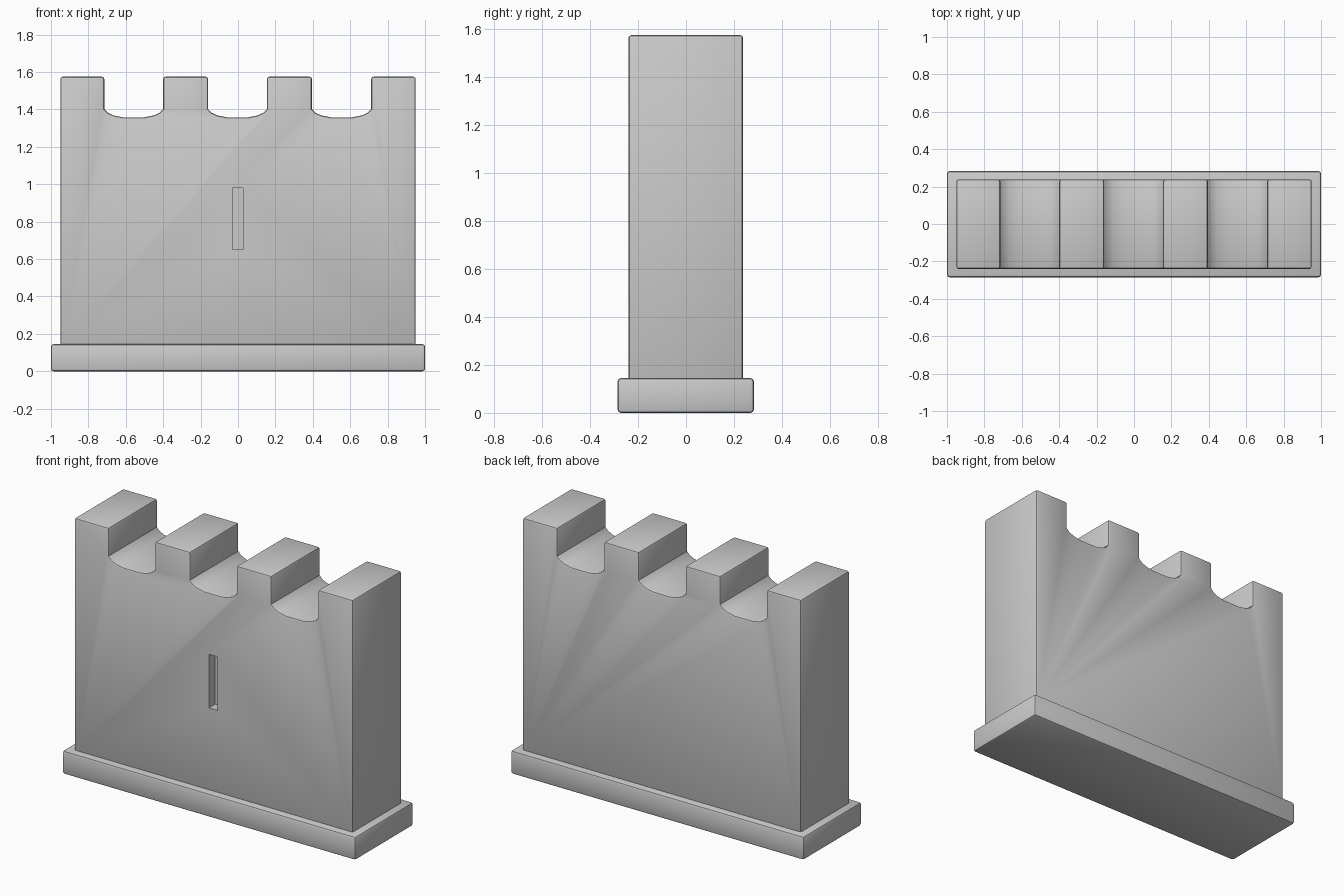
import bpy, bmesh

if "Cube" in bpy.data.objects:
    bpy.data.objects.remove(bpy.data.objects["Cube"])

def activate(obj):
    bpy.ops.object.select_all(action='DESELECT')
    obj.select_set(True)
    bpy.context.view_layer.objects.active = obj

def box(name, x, y, z):
    bpy.ops.mesh.primitive_cube_add(size=1, location=[(a + b) / 2 for a, b in (x, y, z)])
    obj = bpy.context.object
    obj.name = name
    obj.scale = [b - a for a, b in (x, y, z)]
    bpy.ops.object.transform_apply(location=True, rotation=False, scale=True)
    return obj

def bevel(obj, width):
    m = obj.modifiers.new("soft_edges", 'BEVEL')
    m.width = width
    m.segments = 2
    m.limit_method = 'ANGLE'
    m.angle_limit = 1.2

def finish(obj):
    activate(obj)
    bpy.ops.object.convert(target='MESH')
    bpy.ops.object.shade_smooth_by_angle(angle=0.6)

# Plinth
base = box("plinth", (-1, 1), (-0.285, 0.283), (0, 0.145))
bevel(base, 0.014)
finish(base)

# Wall profile with merlons and softly hollowed gaps
TOP, FLOOR = 1.575, 1.357
FILLET = [(0, 0.045), (0.018, 0.026), (0.05, 0.011), (0.10, 0.001)]
profile = [(-0.95, 0.13), (-0.95, TOP)]
for left, right in ((-0.715, -0.40), (-0.16, 0.155), (0.395, 0.712)):
    profile.append((left, TOP))
    profile += [(left + dx, FLOOR + dz) for dx, dz in FILLET]
    profile += [(right - dx, FLOOR + dz) for dx, dz in reversed(FILLET)]
    profile.append((right, TOP))
profile += [(0.95, TOP), (0.95, 0.13)]

bm = bmesh.new()
face = bm.faces.new([bm.verts.new((x, -0.24, z)) for x, z in profile])
ext = bmesh.ops.extrude_face_region(bm, geom=[face])
moved = [v for v in ext["geom"] if isinstance(v, bmesh.types.BMVert)]
bmesh.ops.translate(bm, verts=moved, vec=(0, 0.478, 0))
bmesh.ops.recalc_face_normals(bm, faces=bm.faces)
mesh = bpy.data.meshes.new("battlement_wall")
bm.to_mesh(mesh)
bm.free()
wall = bpy.data.objects.new("battlement_wall", mesh)
bpy.context.collection.objects.link(wall)
bevel(wall, 0.012)

# Arrow slit recessed in the front
slit = box("arrow_slit_cutter", (-0.03, 0.028), (-0.4, -0.18), (0.65, 0.98))
slit.hide_render = True
cut = wall.modifiers.new("arrow_slit", 'BOOLEAN')
cut.object = slit
cut.operation = 'DIFFERENCE'
cut.solver = 'EXACT'
finish(wall)
bpy.data.objects.remove(slit)
